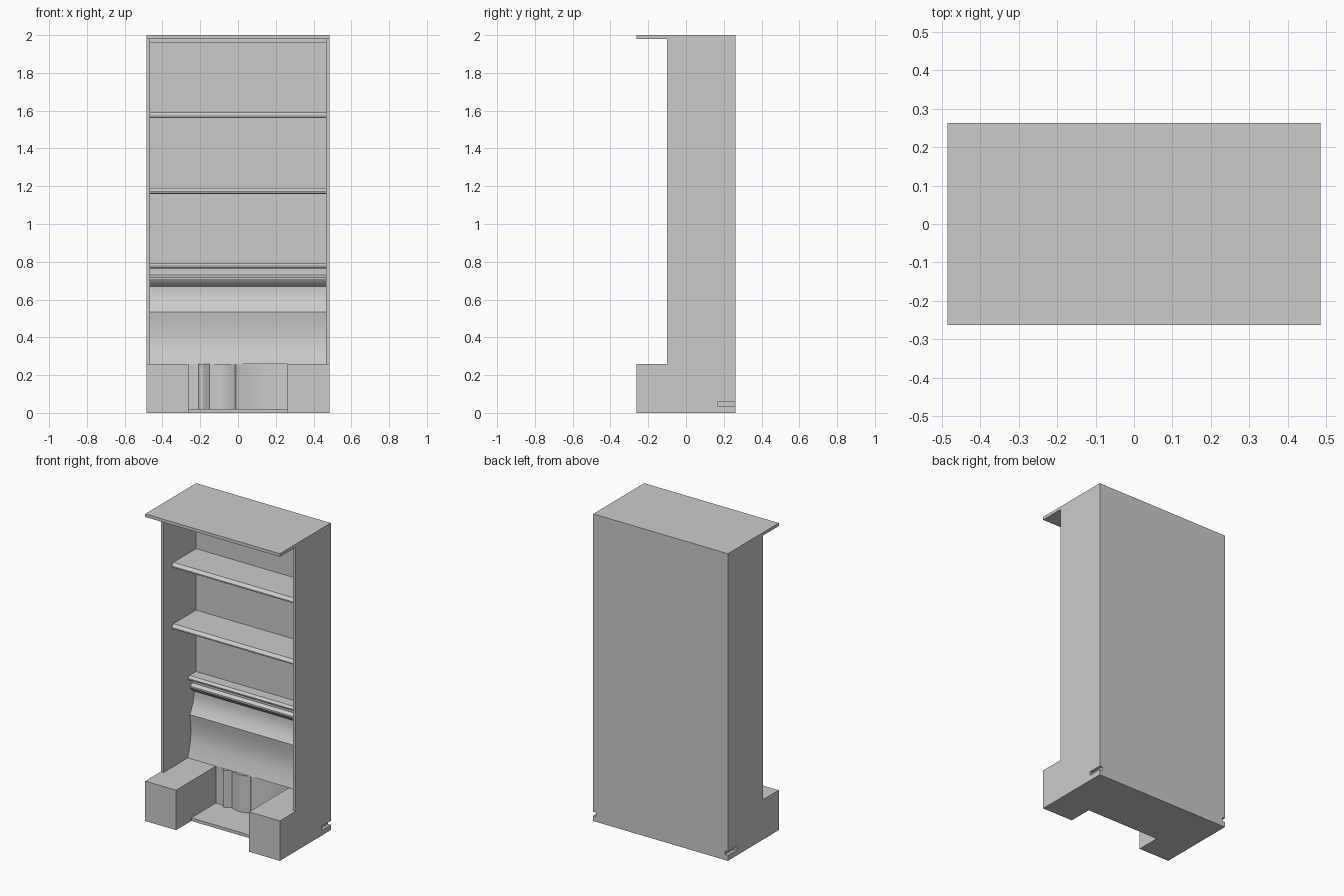
import bpy, bmesh, math
from mathutils import Vector

if "Cube" in bpy.data.objects:
    bpy.data.objects.remove(bpy.data.objects["Cube"], do_unlink=True)

grey = bpy.data.materials.new("light grey")
grey.use_nodes = True
colour = (0.6, 0.6, 0.6, 1)
grey.diffuse_color = colour
grey.node_tree.nodes["Principled BSDF"].inputs["Base Color"].default_value = colour

W, D, H = 0.485, 0.262, 2.0    # half width, half depth, height
IN = W - 0.02                  # inner face of the side walls
BODY = -0.10                   # front of the cabinet body
BACK = 0.233                   # inner face of the back panel
BASE = 0.26                    # top of the base
ROOF = H - 0.02


def prism(name, points, axis, lo, hi, smooth=False):
    """Extrude a profile: (y, z) points along X, or (x, y) points along Z."""
    def place(p, d):
        return (d, p[0], p[1]) if axis == "X" else (p[0], p[1], d)
    bm = bmesh.new()
    face = bm.faces.new([bm.verts.new(place(p, lo)) for p in points])
    ext = bmesh.ops.extrude_face_region(bm, geom=[face])
    move = Vector(place((0, 0), hi - lo))
    bmesh.ops.translate(bm, vec=move,
                        verts=[g for g in ext["geom"] if isinstance(g, bmesh.types.BMVert)])
    bmesh.ops.recalc_face_normals(bm, faces=bm.faces)
    mesh = bpy.data.meshes.new(name)
    bm.to_mesh(mesh)
    bm.free()
    mesh.materials.append(grey)
    obj = bpy.data.objects.new(name, mesh)
    bpy.context.collection.objects.link(obj)
    if smooth:
        bpy.ops.object.select_all(action="DESELECT")
        obj.select_set(True)
        bpy.context.view_layer.objects.active = obj
        bpy.ops.object.shade_smooth_by_angle(angle=math.radians(25))
    return obj


def box(name, x0, x1, y0, y1, z0, z1):
    return prism(name, [(x0, y0), (x1, y0), (x1, y1), (x0, y1)], "Z", z0, z1)


def bow(a, b, bulge, steps=14):
    """Points from a to b, bowed sideways along y by a sine arch."""
    y = 1 if abs(b[0] - a[0]) > abs(b[1] - a[1]) else 0
    pts = []
    for i in range(steps + 1):
        t = i / steps
        p = [a[0] + (b[0] - a[0]) * t, a[1] + (b[1] - a[1]) * t]
        p[y] += bulge * math.sin(math.pi * t)
        pts.append(tuple(p))
    return pts


# Side walls with a small slot open to the back
side = [(-D, 0), (D, 0), (D, 0.035), (0.17, 0.035), (0.17, 0.06), (D, 0.06),
        (D, ROOF), (BODY, ROOF), (BODY, BASE), (-D, BASE)]
prism("left_wall", side, "X", IN, W)
prism("right_wall", side, "X", -W, -IN)

# Back panel, canopy and the board below it
box("back_panel", -IN, IN, BACK, D, 0, ROOF)
box("canopy", -W, W, -D, D, ROOF, H)
box("canopy_board", -IN, IN, -0.02, BACK, ROOF - 0.02, ROOF)

# Shelves with a sloped front lip
for name, z in (("lower_shelf", 1.16), ("upper_shelf", 1.56)):
    prism(name, [(BACK, z), (-0.01, z), (-0.018, z + 0.005), (-0.018, z + 0.013),
                 (0.0, z + 0.03), (BACK, z + 0.03)], "X", -IN, IN)

# Moulded panel with ledges at the top and a hollow curve below
panel = [(BACK, BASE)]
panel += bow((0.148, BASE), (0.168, 0.535), 0.02)
panel += bow((0.17, 0.537), (0.212, 0.67), 0.012, 10)
panel += [(0.185, 0.69), (0.172, 0.71), (0.172, 0.718), (0.195, 0.73), (0.195, 0.765),
          (0.155, 0.765), (0.15, 0.77), (0.15, 0.777), (0.165, 0.79), (BACK, 0.79)]
prism("moulded_panel", panel, "X", -IN, IN, True)

# Base: two front blocks joined by a recess with a fluted rear wall
R = 0.263
plan = [(-IN, BACK), (-IN, -D), (-R, -D), (-R, 0.147), (-0.21, 0.147)]
plan += bow((-0.2, 0.13), (-0.18, 0.13), -0.004, 4)
plan += bow((-0.15, 0.15), (-0.015, 0.15), -0.02, 12)
plan += bow((-0.01, 0.147), (R, 0.16), 0.02)
plan += [(R, -D), (IN, -D), (IN, BACK)]
prism("base", plan, "Z", 0, BASE, True)

# Thin floor of the recess
box("recess_floor", -R, R, -0.105, 0.18, 0, 0.02)
